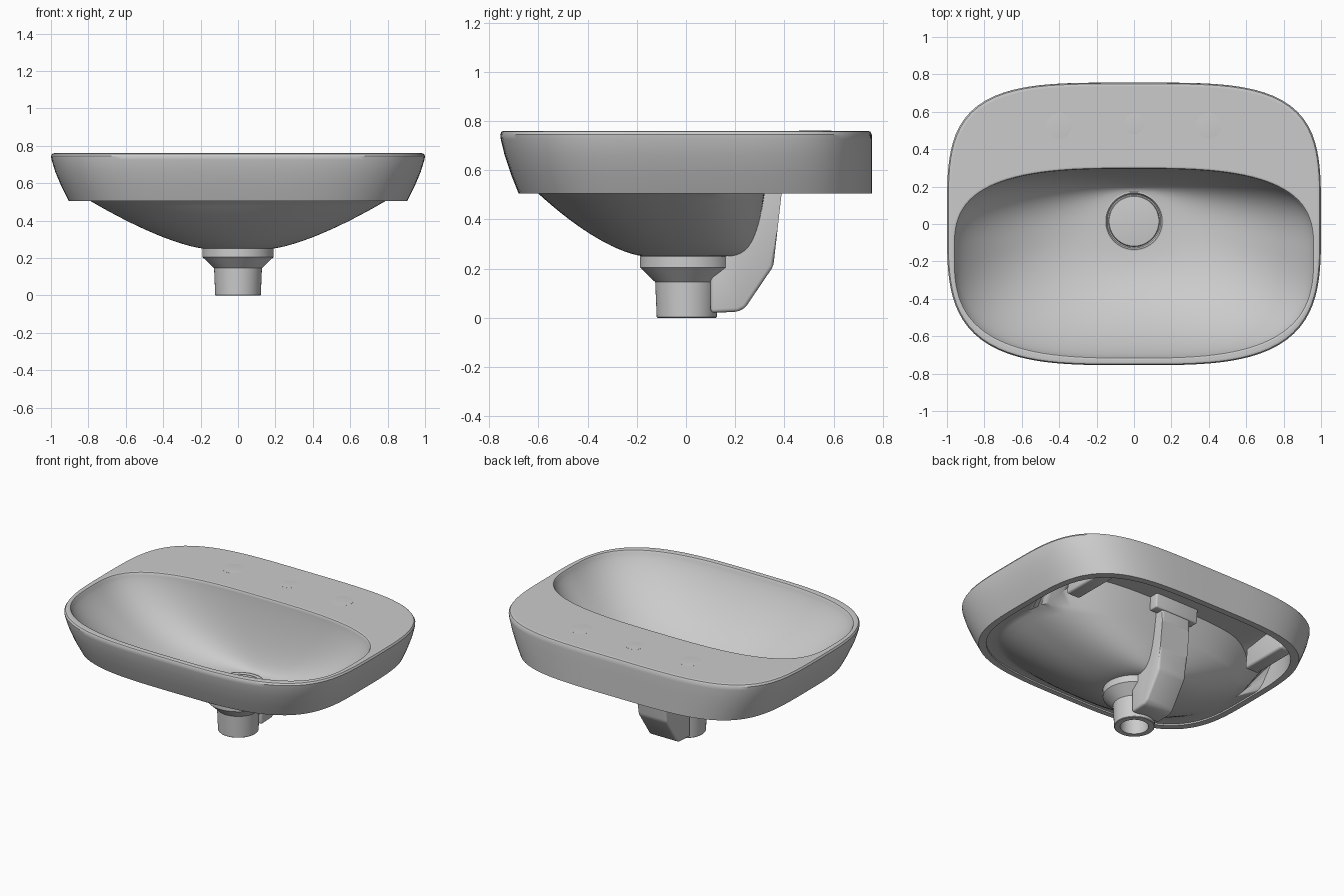
import bpy, bmesh, math

if "Cube" in bpy.data.objects:
    bpy.data.objects.remove(bpy.data.objects["Cube"])

ceramic = bpy.data.materials.new("light grey ceramic")
ceramic.use_nodes = True
COLOR = (0.6, 0.6, 0.6, 1)
ceramic.diffuse_color = COLOR
ceramic.node_tree.nodes["Principled BSDF"].inputs["Base Color"].default_value = COLOR
SEGMENTS = 128


def finish(name, bm, angle=35):
    bmesh.ops.recalc_face_normals(bm, faces=bm.faces)
    mesh = bpy.data.meshes.new(name)
    bm.to_mesh(mesh)
    bm.free()
    obj = bpy.data.objects.new(name, mesh)
    bpy.context.collection.objects.link(obj)
    mesh.materials.append(ceramic)
    bpy.ops.object.select_all(action="DESELECT")
    obj.select_set(True)
    bpy.context.view_layer.objects.active = obj
    bpy.ops.object.shade_smooth_by_angle(angle=math.radians(angle))


def mix(start, end, factor):
    return start + (end - start) * factor


def outline_ring(bm, height, half, front, back, middle, power,
                 back_power=None, back_height=None):
    """Rounded outline; the back may be squarer and sit higher than the front."""
    if back_height is None:
        back_height = height
    verts = []
    for i in range(SEGMENTS):
        turn = 2 * math.pi * i / SEGMENTS
        u, v = math.cos(turn), math.sin(turn)
        n = back_power if back_power and v > 0 else power
        radius = (abs(u) ** n + abs(v) ** n) ** (-1 / n)
        y = middle + radius * v * (back - middle if v > 0 else middle - front)
        k = min(max((y - 0.12) / 0.2, 0), 1)
        z = mix(height, back_height, k * k * (3 - 2 * k))
        verts.append(bm.verts.new((half * radius * u, y, z)))
    return verts


def bridge(bm, rings):
    for a, b in zip(rings, rings[1:]):
        for i in range(len(a)):
            j = (i + 1) % len(a)
            bm.faces.new((a[i], a[j], b[j], b[i]))


def lathe(name, profile, x, y, segments=64):
    bm = bmesh.new()
    rings = []
    for radius, z in profile:
        turns = [2 * math.pi * i / segments for i in range(segments)]
        rings.append([bm.verts.new((x + radius * math.cos(t), y + radius * math.sin(t), z))
                      for t in turns])
    bridge(bm, rings)
    bm.faces.new(rings[0])
    bm.faces.new(rings[-1])
    finish(name, bm)


def prism(name, outline, x, half, bevel):
    """Side outline in y, z extruded across x."""
    bm = bmesh.new()
    sides = [[bm.verts.new((x + s * half, y, z)) for y, z in outline] for s in (-1, 1)]
    bridge(bm, sides)
    bm.faces.new(sides[0])
    bm.faces.new(sides[1])
    bmesh.ops.bevel(bm, geom=bm.edges[:], offset=bevel, segments=3,
                    profile=0.5, affect="EDGES")
    finish(name, bm, 40)


# Bowl interior, from the drain up to the lip
bm = bmesh.new()
rings = []
STEPS = 16
for step in range(STEPS + 1):
    turn = math.pi / 2 * step / STEPS
    u = math.sin(turn)
    z = 0.3 + 0.45 * (1 - max(math.cos(turn), 0) ** 1.6)
    rings.append(outline_ring(bm, z, mix(.155, .957, u), mix(-.14, -.713, u),
                              mix(.17, .295, u), mix(.015, -.15, u), mix(2, 3, u)))

# Rounded lip of the opening
for z, grow in ((.757, .004), (.76, .011), (.76, .014)):
    rings.append(outline_ring(bm, z, .957 + grow, -.713 - grow, .295 + grow, -.15, 3))

# Flat deck and outer skirt, which tapers everywhere but at the back
for z, inset, back in ((.76, .021, .735), (.76, .018, .738), (.757, .007, .749),
                       (.745, 0, .755), (.725, .003, .756), (.66, .023, .756),
                       (.58, .057, .756), (.505, .095, .756)):
    rings.append(outline_ring(bm, z, 1 - inset, -.755 + inset * .79, back, 0, 3.45, 3.9))

# Skirt underside, narrow ledge and the hollow below the deck
rings.append(outline_ring(bm, .505, .865, -.645, .715, 0, 3.4, 3.8))
rings.append(outline_ring(bm, .515, .865, -.645, .715, 0, 3.4, 3.8, .69))
rings.append(outline_ring(bm, .515, .81, -.615, .345, -.1, 2.8, 3.2, .69))

# Bowl underside, down to the outlet
for step in range(STEPS, -1, -1):
    u = (step / STEPS) ** 1.3
    rings.append(outline_ring(bm, .25 + .255 * u ** 1.4, mix(.18, .79, u),
                              mix(-.165, -.6, u ** .9), mix(.185, .32, u ** .4),
                              mix(.005, -.09, u), mix(2, 2.6, u)))
bridge(bm, rings)
finish("basin", bm)

# Drain ring with a groove around the flat plug
lathe("drain_plug", [(.15, .262), (.157, .301), (.151, .303), (.143, .287), (.137, .287),
                     (.133, .299), (.128, .3)], 0, .015)

# Collar and hollow outlet pipe
lathe("outlet_pipe", [(.15, .262), (.19, .25), (.19, .205), (.128, .145), (.122, .003),
                      (.119, 0), (.085, 0), (.085, .2)], 0, .003)

# Overflow duct behind the bowl, with a wider head under the deck
prism("overflow_duct", [(.1, .02), (.21, .025), (.24, .04), (.355, .21), (.372, .36),
                        (.39, .52), (.4, .72), (.335, .72), (.285, .4), (.22, .275),
                        (.1, .22)], 0, .105, .015)
prism("duct_head", [(.335, .6), (.4, .6), (.41, .72), (.34, .72)], 0, .16, .008)

# Back supports between the bowl and the skirt
for side, sign in (("left", 1), ("right", -1)):
    prism(side + "_support", [(.26, .53), (.6, .53), (.62, .72), (.28, .72)],
          sign * .7, .05, .015)

# Tap hole knockouts
for place, x, y, radius in (("left", .4, .525, .067), ("middle", 0, .535, .054),
                            ("right", -.4, .525, .067)):
    lathe(place + "_tap_mark", [(radius, .757), (radius, .7603), (radius - .003, .7606)], x, y)
